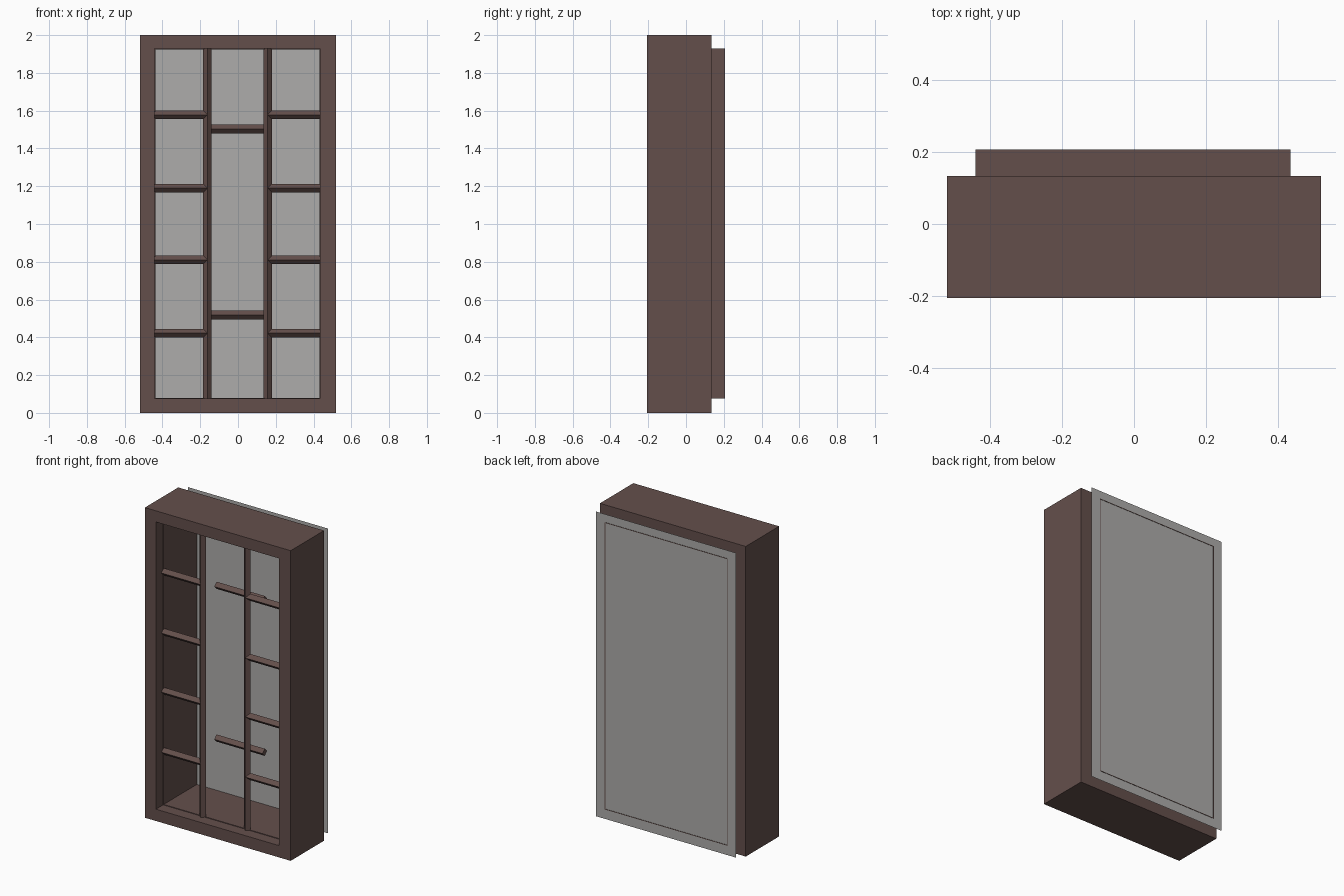
import bpy, bmesh, math

if "Cube" in bpy.data.objects:
    bpy.data.objects.remove(bpy.data.objects["Cube"])


def material(name, rgb):
    m = bpy.data.materials.new(name)
    m.diffuse_color = (*rgb, 1.0)
    m.use_nodes = True
    m.node_tree.nodes["Principled BSDF"].inputs["Base Color"].default_value = m.diffuse_color
    return m


brown = material("dark_brown_wood", (0.127, 0.078, 0.071))
grey = material("grey_panel", (0.42, 0.415, 0.405))


def make(name, verts, faces, mat):
    me = bpy.data.meshes.new(name)
    me.from_pydata(verts, [], faces)
    bm = bmesh.new()
    bm.from_mesh(me)
    bmesh.ops.recalc_face_normals(bm, faces=bm.faces)
    bm.to_mesh(me)
    bm.free()
    me.materials.append(mat)
    ob = bpy.data.objects.new(name, me)
    bpy.context.collection.objects.link(ob)
    return ob


def ring(name, outer, inner, y0, y1, mat):
    """Rectangular hollow frame; outer and inner are (x0, x1, z0, z1)."""
    verts = []
    for y in (y0, y1):
        for x0, x1, z0, z1 in (outer, inner):
            verts += [(x0, y, z0), (x1, y, z0), (x1, y, z1), (x0, y, z1)]
    faces = []
    for i in range(4):
        j = (i + 1) % 4
        faces += [(i, j, 4 + j, 4 + i), (8 + i, 12 + i, 12 + j, 8 + j),
                  (i, 8 + i, 8 + j, j), (4 + i, 4 + j, 12 + j, 12 + i)]
    return make(name, verts, faces, mat)


def diamond_bar(name, a, b, y, level, r, upright=False):
    """Square bar turned 45 degrees, running from a to b in x (or z)."""
    verts = []
    for t in (a, b):
        for dy, d in ((-r, 0), (0, r), (r, 0), (0, -r)):
            verts.append((level + d, y + dy, t) if upright
                         else (t, y + dy, level + d))
    faces = [(0, 1, 2, 3), (7, 6, 5, 4)]
    faces += [(i, (i + 1) % 4, 4 + (i + 1) % 4, 4 + i) for i in range(4)]
    return make(name, verts, faces, brown)


# Outer frame and the thin lining that reaches the back
X0, X1, Z0, Z1 = -0.441, 0.435, 0.076, 1.928
W = 0.004
ring("outer_frame", (-0.52, 0.52, 0, 2), (X0, X1, Z0, Z1), -0.206, 0.134, brown)
ring("inner_lining", (X0, X1, Z0, Z1), (X0 + W, X1 - W, Z0 + W, Z1 - W),
     -0.133, 0.207, brown)

# Flat back panel
make("back_panel",
     [(-0.5, 0.205, 0.015), (0.5, 0.205, 0.015),
      (0.5, 0.205, 1.98), (-0.5, 0.205, 1.98)], [(0, 1, 2, 3)], grey)

# Two upright bars
R = 0.023
for side, x in (("left", -0.162), ("right", 0.157)):
    diamond_bar(side + "_upright", Z0, Z1, -0.128, x, R, True)

# Side crossbars
for i, z in enumerate((0.422, 0.81, 1.19, 1.578)):
    diamond_bar(f"left_crossbar_{i}", X0, -0.162, -0.128, z, R)
    diamond_bar(f"right_crossbar_{i}", 0.157, X1, -0.128, z, R)

# Centre crossbars, set deeper
for i, z in enumerate((0.518, 1.503)):
    diamond_bar(f"centre_crossbar_{i}", -0.172, 0.172, 0.027, z, R)
